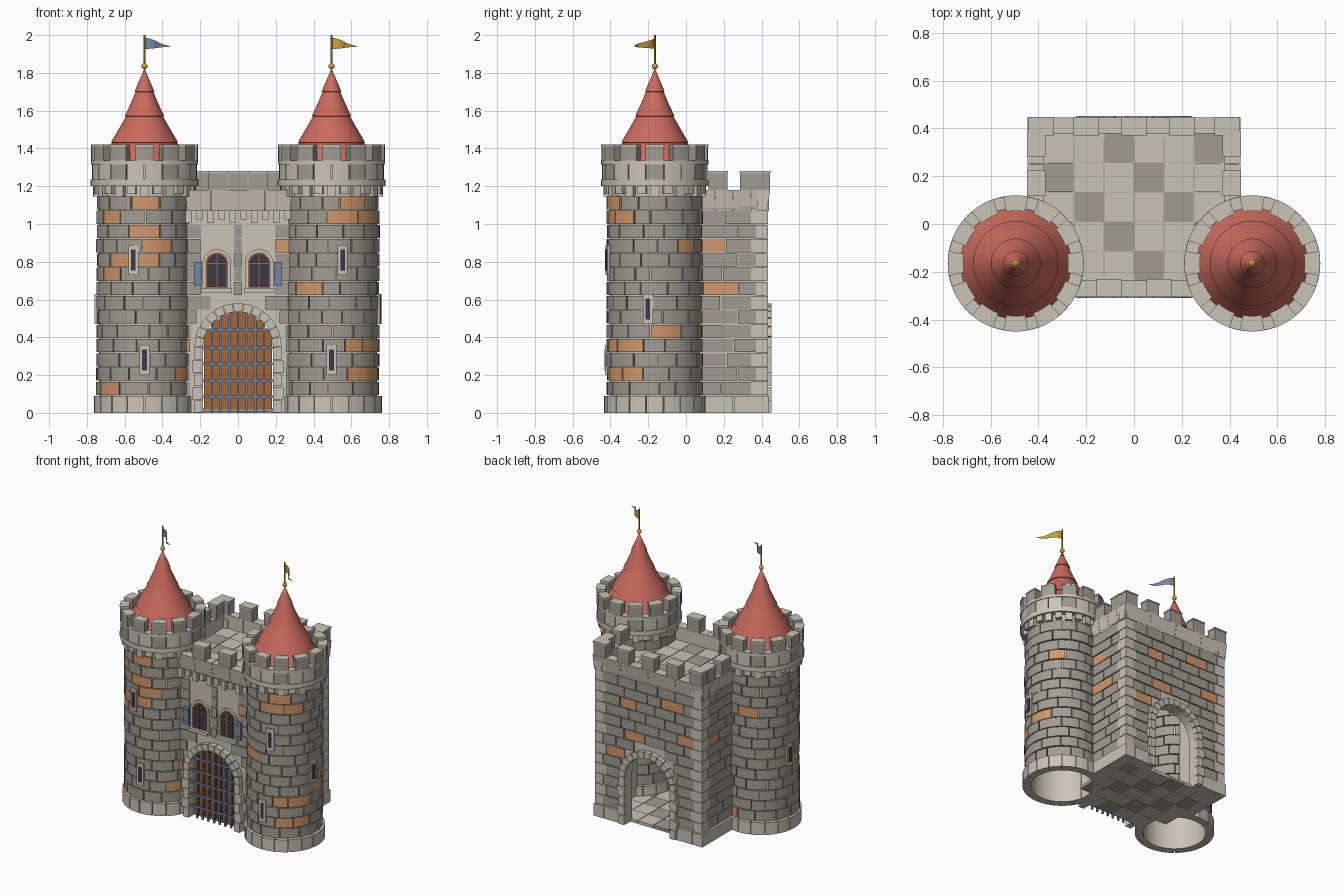
import bpy, bmesh, math, random
from math import sin, cos, pi, radians, sqrt

if "Cube" in bpy.data.objects:
    bpy.data.objects.remove(bpy.data.objects["Cube"])
random.seed(4)

COLS = dict(cream_stone="c9c2b6", grey_stone="a09b92", orange_brick="d0966c", red_roof="c96a5e",
            blue_iron="7687a3", gold="c9a045", wood="a3663c", dark_glass="3d3c4a")
MATS, IDX = [], {}
for name, h in COLS.items():
    m = bpy.data.materials.new(name)
    m.diffuse_color = [(int(h[i:i + 2], 16) / 255) ** 2.2 for i in (0, 2, 4)] + [1]
    m.use_nodes = True
    m.node_tree.nodes["Principled BSDF"].inputs["Base Color"].default_value = m.diffuse_color
    IDX[name] = len(MATS)
    MATS.append(m)
CREAM, GREY, ORANGE, RED, BLUE, GOLD, WOOD, DARK = range(8)


# ---- helpers -------------------------------------------------------------
def finish(bm, name, loc=(0, 0, 0), rot=0):
    bmesh.ops.recalc_face_normals(bm, faces=bm.faces[:])
    me = bpy.data.meshes.new(name)
    bm.to_mesh(me)
    bm.free()
    for m in MATS:
        me.materials.append(m)
    ob = bpy.data.objects.new(name, me)
    bpy.context.collection.objects.link(ob)
    ob.location, ob.rotation_euler = loc, (0, 0, rot)
    return ob


def loft(bm, secs, mat, closed=False):
    vs = [[bm.verts.new(p) for p in s] for s in secs]
    k, n = len(vs[0]), len(vs)
    fs = []
    for i in range(n if closed else n - 1):
        a, b = vs[i], vs[(i + 1) % n]
        fs += [bm.faces.new((a[j], a[(j + 1) % k], b[(j + 1) % k], b[j])) for j in range(k)]
    if not closed:
        fs += [bm.faces.new(vs[0]), bm.faces.new(vs[-1])]
    for f in fs:
        f.material_index = mat
    return [v for s in vs for v in s]


def box(bm, x0, x1, y0, y1, z0, z1, mat, taper=0):
    loft(bm, [[(x, y0 + taper, z0), (x, y1, z0), (x, y1, z1), (x, y0, z1)] for x in (x0, x1)], mat)


def arc_block(bm, r0, r1, a0, a1, z0, z1, mat):
    # curved block, angles in degrees from the front (-y) towards +x
    n = max(1, math.ceil((a1 - a0) / 8))
    angs = [radians(a0 + (a1 - a0) * i / n) for i in range(n + 1)]
    loft(bm, [[(r * sin(a), -r * cos(a), z) for r, z in ((r0, z0), (r1, z0), (r1, z1), (r0, z1))]
              for a in angs], mat)


def lathe(bm, prof, mat, n=48):
    vs = loft(bm, [[(r * sin(2 * pi * i / n), -r * cos(2 * pi * i / n), z) for r, z in prof]
                   for i in range(n)], mat, True)
    bmesh.ops.remove_doubles(bm, verts=vs, dist=1e-5)


def arch_pts(u, r, z0, spring, n=16):
    return [(u + r, z0)] + [(u + r * cos(pi * i / n), spring + r * sin(pi * i / n))
                            for i in range(n + 1)] + [(u - r, z0)]


def plate(bm, pts, y0, y1, mat):
    loft(bm, [[(x, y, z) for x, z in pts] for y in (y0, y1)], mat)


def arch_ring(bm, r0, r1, spring, y0, y1, n=13):
    # voussoirs and jamb blocks
    for i in range(n):
        a, b = pi * (i + .04) / n, pi * (i + .96) / n
        plate(bm, [(r * cos(t), spring + r * sin(t)) for r, t in
                   ((r0, a), (r1, a), (r1, (a + b) / 2), (r1, b), (r0, b), (r0, (a + b) / 2))], y0, y1, CREAM)
    for i in range(5):
        h = spring / 5
        for s in (-1, 1):
            x = sorted((s * r0, s * (r1 + .012 * (i % 2))))
            box(bm, x[0], x[1], y0, y1, i * h + .002, i * h + h - .002, CREAM)


def arch_gap(z, r=.23, spring=.35):
    return r if z < spring else sqrt(max(0, r * r - (z - spring) ** 2))


Z0, H, ROWS = .092, .0755, 14


def wall_stones(name, spans, rot, d, patches):
    # running courses of stones, spans(z) gives free intervals
    bm = bmesh.new()
    for k in range(ROWS if rot else 12):
        z = Z0 + k * H
        for u0, u1 in spans(z):
            if u1 - u0 < .015:
                continue
            n = max(1, round((u1 - u0) / .14))
            cut = [u0] + [u0 + (u1 - u0) * (i + (.3 if k % 2 else -.1) + random.uniform(-.15, .15)) / n
                          for i in range(1, n)] + [u1]
            for a, b in zip(cut, cut[1:]):
                hit = any(a <= p < b and z <= q < z + H for p, q in patches)
                box(bm, a + .003, b - .003, -d - random.uniform(.006, .012), -d + .005,
                    z + .003, z + H - .003, ORANGE if hit else GREY)
    finish(bm, name, rot=rot)


# ---- towers --------------------------------------------------------------
def tower(tag, s, flag_mat, patches, slits):
    loc = (s * .495, -.165, 0)
    bm = bmesh.new()
    lathe(bm, [(.212, 0), (.24, 0), (.24, 1.325), (.212, 1.325)], CREAM)
    finish(bm, tag + "_tower_core", loc)
    bm = bmesh.new()
    for i in range(18):
        arc_block(bm, .215, .268, i * 20 + .5, i * 20 + 19.5, 0, .09, CREAM)
    finish(bm, tag + "_tower_plinth", loc)
    bm = bmesh.new()
    for k in range(ROWS):
        z, n = Z0 + k * H, 12
        cut = [(i + .5 * (k % 2) + random.uniform(-.2, .2)) * 30 - 180 for i in range(n)]
        for a, b in zip(cut, cut[1:] + [cut[0] + 360]):
            hit = any(any(a <= p + t < b for t in (0, 360)) and z <= q < z + H for p, q in patches)
            arc_block(bm, .236, .25 + random.uniform(0, .007), a + .7, b - .7, z + .003, z + H - .003,
                      ORANGE if hit else GREY)
    finish(bm, tag + "_tower_stones", loc)
    # arrow slits
    bm = bmesh.new()
    for a, z in slits:
        arc_block(bm, .24, .264, a - 6, a + 6, z - .08, z + .08, CREAM)
        arc_block(bm, .25, .267, a - 2.6, a + 2.6, z - .055, z + .055, DARK)
    finish(bm, tag + "_arrow_slits", loc)
    # corbels, parapet band and merlons
    bm = bmesh.new()
    for i in range(24):
        arc_block(bm, .235, .272, i * 15 - 5, i * 15 + 5, 1.145 + .015 * (i % 2), 1.2, CREAM)
    lathe(bm, [(.22, 1.2), (.285, 1.2), (.285, 1.235), (.22, 1.235)], CREAM)
    for i in range(18):
        arc_block(bm, .22, .279, i * 20 + .4, i * 20 + 19.6, 1.235, 1.32, GREY if i % 3 == 1 else CREAM)
    lathe(bm, [(.2, 1.315), (.284, 1.315), (.284, 1.335), (.2, 1.335)], CREAM)
    for i in range(12):
        arc_block(bm, .222, .283, i * 30 - 10, i * 30 + 10, 1.335, 1.413, GREY)
        arc_block(bm, .22, .285, i * 30 - 10.4, i * 30 + 10.4, 1.41, 1.42, CREAM)
    finish(bm, tag + "_tower_parapet", loc)
    # roof cone in three tiers
    bm = bmesh.new()
    lathe(bm, [(0, 1.33), (.235, 1.33), (.2, 1.38), (.172, 1.43), (.178, 1.432), (.138, 1.5), (.098, 1.57),
               (.104, 1.572), (.074, 1.635), (.047, 1.7), (.052, 1.702), (.025, 1.765), (0, 1.825)], RED)
    finish(bm, tag + "_roof_cone", loc)
    bm = bmesh.new()
    lathe(bm, [(0, 1.82), (.005, 1.82), (.005, 2), (0, 2)], GOLD, 10)
    lathe(bm, [(.016 * sin(pi * i / 8), 1.835 - .016 * cos(pi * i / 8)) for i in range(9)], GOLD, 16)
    finish(bm, tag + "_flag_pole", loc)
    bm = bmesh.new()
    rows = []
    for i in range(11):
        t = i / 10
        w = .016 * sin(2 * pi * t)
        x, y = .138 * t + .6 * w, -.108 * t + .8 * w
        rows.append([bm.verts.new((x, y, 1.957 - .017 * t + e * (.03 * (1 - t) + .001))) for e in (-1, 1)])
    for a, b in zip(rows, rows[1:]):
        bm.faces.new((a[0], b[0], b[1], a[1])).material_index = flag_mat
    finish(bm, tag + "_flag", loc)


tower("left", -1, BLUE,
      [(-43, 1.03), (-14, 1.1), (12, .97), (12, .88), (12, .8), (-40, .79), (-34, .71), (-56, .13), (50, .2),
       (-110, .5), (170, .15), (-150, .9)],
      [(-13, .81), (0, .28), (-98, .55)])
tower("right", 1, GOLD,
      [(27, 1.1), (27, 1.03), (-40, .65), (27, .34), (27, .2), (140, .9), (94, .41), (60, 1.06), (60, .35), (60, .2)],
      [(13, .81), (0, .28), (82, .55)])

# ---- gatehouse shell -----------------------------------------------------
for name, w, rot, d in (("front_wall", .29, 0, .27), ("back_wall", .42, pi, .42)):
    bm = bmesh.new()
    plate(bm, [(w, 0)] + [(w, 1.08), (-w, 1.08), (-w, 0)] + arch_pts(0, .185, 0, .35)[::-1], -d, -d + .06, CREAM)
    finish(bm, name, rot=rot)
bm = bmesh.new()
for s in (-1, 1):
    x = sorted((s * .36, s * .42))
    box(bm, x[0], x[1], .05, .42, 0, 1.08, CREAM)
finish(bm, "side_walls")

wall_stones("right_wall_stones", lambda z: [(.06, .38)], pi / 2, .42, [(.15, .88), (.25, .67)])
wall_stones("left_wall_stones", lambda z: [(-.38, -.06)], -pi / 2, .42, [(-.27, .75)])
wall_stones("back_wall_stones",
            lambda z: [(-.38, -arch_gap(z)), (arch_gap(z), .38)] if z < .58 else [(-.38, .38)], pi, .42,
            [(-.11, .67), (-.2, .87), (-.22, .53), (.2, .95), (.27, .75)])


def front_spans(z):
    if z < .58:
        return [(-.28, -arch_gap(z) - .02), (arch_gap(z) + .02, .28)]
    return [(-.28, .28)] if z < .6 else [(-.28, -.195), (-.025, .025), (.195, .28)]


wall_stones("front_wall_stones", front_spans, 0, .27, [(.24, .9), (-.26, .38)])

# quoins and plinth
bm = bmesh.new()
for k in range(ROWS):
    z, e = Z0 + k * H, .025 * (k % 2)
    for s in (-1, 1):
        x = sorted((s * (.37 - e), s * .434))
        box(bm, x[0], x[1], .345 + e, .434, z + .002, z + H - .002, CREAM)
for s in (-1, 1):
    for x0, x1, y0, y1 in ((.36, .44, .06, .25), (.36, .44, .253, .44), (.235, .357, .36, .44)):
        x = sorted((s * x0, s * x1))
        box(bm, x[0], x[1], y0, y1, 0, .09, CREAM)
finish(bm, "quoins_and_plinth")

# tiled floor and roof
for name, z in (("hall_floor", 0), ("roof_terrace", 1.06)):
    bm = bmesh.new()
    for j in range(5):
        for i in range(6):
            x, y = -.378 + i * .126, .38 - j * .124
            if (abs(x + .063) - .495) ** 2 + (y - .062 + .165) ** 2 > .2 ** 2:
                box(bm, x + .002, x + .124, y - .122, y, z, z + .022, GREY if (i - j) % 3 == 2 else CREAM)
    box(bm, -.25, .25, -.25, .37, z + .004, z + .018, GREY)
    finish(bm, name)

# cornices with merlons
for name, rot, d, u0, u1, mer in (
        ("front_cornice", 0, .305, -.285, .285, (-.105, .105)),
        ("back_cornice", pi, .446, -.446, .446, (-.39, -.2, 0, .2, .39)),
        ("right_cornice", pi / 2, .446, .06, .44, (.17, .335)),
        ("left_cornice", -pi / 2, .446, -.44, -.06, (-.17, -.335))):
    bm = bmesh.new()
    n = 4
    for i in range(n):
        w = (u1 - u0) / n
        box(bm, u0 + i * w + .001, u0 + i * w + w - .001, -d, -d + .068, 1.07, 1.18, CREAM, .018)
    for u in mer:
        box(bm, u - .05, u + .05, -d + .002, -d + .072, 1.18 if rot else 1.175, 1.272, GREY)
        box(bm, u - .053, u + .053, -d - .001, -d + .075, 1.27, 1.28, CREAM)
    finish(bm, name, rot=rot)
bm = bmesh.new()
for i in range(10):
    u = (i - 4.5) * .058
    box(bm, u - .017, u + .017, -.298, -.265, 1.005 + .02 * (i % 2), 1.072, CREAM)
finish(bm, "front_dentils")

# ---- arches, gate and windows -------------------------------------------
for name, rot, d in (("front_arch", 0, .31), ("back_arch", pi, .453)):
    bm = bmesh.new()
    arch_ring(bm, .185, .23, .35, -d, -d + .05)
    finish(bm, name, rot=rot)

bm = bmesh.new()
for i in range(8):
    u = -.161 + i * .046
    top = .35 + sqrt(.185 ** 2 - u * u)
    box(bm, u - .02, u + .02, -.25, -.235, .01, top, WOOD)
finish(bm, "gate_planks")
bm = bmesh.new()
for i in range(7):
    u = (i - 3) * .046 + .0
    box(bm, u - .006, u + .006, -.282, -.27, 0, .35 + sqrt(.185 ** 2 - u * u), BLUE)
for z in (.085, .17, .26, .345, .44):
    w = arch_gap(z, .185)
    box(bm, -w, w, -.287, -.275, z - .007, z + .007, BLUE)
finish(bm, "portcullis")

bm = bmesh.new()
for s in (-1, 1):
    u = s * .112
    plate(bm, arch_pts(u, .076, .65, .79), -.284, -.265, CREAM)
    plate(bm, arch_pts(u, .06, .662, .79), -.288, -.28, WOOD)
    plate(bm, arch_pts(u, .052, .667, .79), -.291, -.283, DARK)
    box(bm, u - .003, u + .003, -.294, -.285, .665, .84, WOOD)
    box(bm, u - .052, u + .052, -.294, -.285, .787, .793, WOOD)
    box(bm, u - .08, u + .08, -.305, -.265, .635, .658, CREAM)
finish(bm, "front_windows")
bm = bmesh.new()
for s in (-1, 1):
    x = sorted((s * .19, s * .232))
    box(bm, x[0], x[1], -.302, -.283, .675, .8, BLUE)
    for z in (.695, .775):
        box(bm, x[0] - .002, x[1] + .002, -.306, -.3, z - .006, z + .006, BLUE)
finish(bm, "window_shutters")

# smooth shading with crisp edges
bpy.ops.object.select_all(action='SELECT')
bpy.context.view_layer.objects.active = bpy.context.scene.objects[0]
bpy.ops.object.shade_smooth_by_angle(angle=radians(25))
